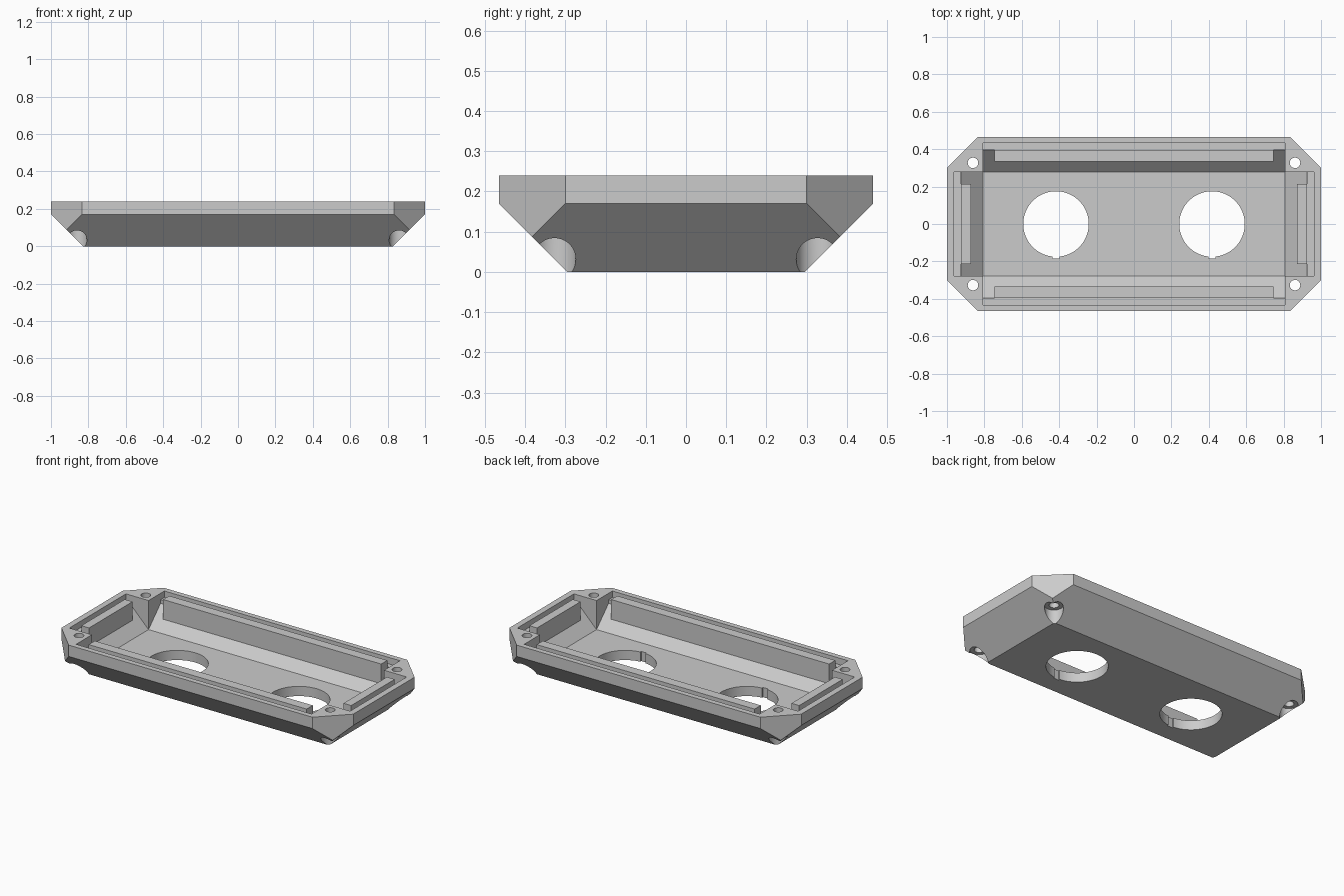
import bpy, bmesh
from mathutils import Matrix

cube = bpy.data.objects.get("Cube")
if cube:
    bpy.data.objects.remove(cube, do_unlink=True)

# Single flat grey
grey = bpy.data.materials.new("light_grey")
grey.use_nodes = True
grey.diffuse_color = (0.6, 0.6, 0.6, 1)
grey.node_tree.nodes["Principled BSDF"].inputs["Base Color"].default_value = (0.6, 0.6, 0.6, 1)

TOP = 0.24
FLOOR = 0.06
LEDGE = 0.2
SIDES = (-1, 1)


def make_object(name, bm):
    bmesh.ops.recalc_face_normals(bm, faces=bm.faces)
    mesh = bpy.data.meshes.new(name)
    bm.to_mesh(mesh)
    bm.free()
    mesh.materials.append(grey)
    obj = bpy.data.objects.new(name, mesh)
    bpy.context.scene.collection.objects.link(obj)
    return obj


def box(name, low, high):
    bm = bmesh.new()
    size = [b - a for a, b in zip(low, high)]
    centre = [(a + b) / 2 for a, b in zip(low, high)]
    bmesh.ops.create_cube(bm, size=1, matrix=Matrix.Translation(centre) @ Matrix.Diagonal((*size, 1)))
    return make_object(name, bm)


def cylinder(name, x, y, radius, low, high, segments=48):
    bm = bmesh.new()
    bmesh.ops.create_cone(bm, cap_ends=True, segments=segments, radius1=radius, radius2=radius,
                          depth=high - low, matrix=Matrix.Translation((x, y, (low + high) / 2)))
    return make_object(name, bm)


def trough(name, half_profile, half_length, along_x):
    """Mirrored section swept along one axis."""
    section = half_profile + [(-w, z) for w, z in reversed(half_profile)]
    bm = bmesh.new()
    face = bm.faces.new([bm.verts.new((-half_length, w, z)) for w, z in section])
    swept = bmesh.ops.extrude_face_region(bm, geom=[face])
    moved = [v for v in swept["geom"] if isinstance(v, bmesh.types.BMVert)]
    bmesh.ops.translate(bm, verts=moved, vec=(2 * half_length, 0, 0))
    if not along_x:
        for v in bm.verts:
            v.co.x, v.co.y = -v.co.y, v.co.x
    return make_object(name, bm)


def cut(target, cutter):
    cutter.hide_render = True
    mod = target.modifiers.new("cut", "BOOLEAN")
    mod.operation = "DIFFERENCE"
    mod.solver = "EXACT"
    mod.object = cutter
    bpy.context.view_layer.objects.active = target
    bpy.ops.object.modifier_apply(modifier=mod.name)
    bpy.data.objects.remove(cutter, do_unlink=True)


# Tray shell: sloped underside, upright rim, clipped corners
bm = bmesh.new()
for sx in SIDES:
    for sy in SIDES:
        corner = [(0.83, 0.295, 0), (0.9175, 0.3825, 0.0875)]
        for z in (0.17, TOP):
            corner += [(1, 0.3, z), (0.835, 0.465, z)]
        for x, y, z in corner:
            bm.verts.new((sx * x, sy * y, z))
bmesh.ops.convex_hull(bm, input=bm.verts)
bmesh.ops.dissolve_limit(bm, angle_limit=0.01, verts=bm.verts, edges=bm.edges)
shell = make_object("tray_shell", bm)


# Cross-shaped cavity with sloped sides and a recessed ledge
def cavity_profile(floor_edge):
    wall = floor_edge + 0.118
    return [(floor_edge, FLOOR), (wall, FLOOR + 0.118), (wall, LEDGE),
            (wall + 0.037, LEDGE), (wall + 0.037, TOP + 0.05)]


cut(shell, trough("long_cavity", cavity_profile(0.277), 0.807, True))
cut(shell, trough("cross_cavity", cavity_profile(0.807), 0.277, False))

# Round floor openings, each with a small key notch
for sx in SIDES:
    x = sx * 0.417
    cut(shell, cylinder("opening_cutter", x, 0, 0.175, -0.1, 0.1, 64))
    cut(shell, box("notch_cutter", (x - 0.018, -0.184, -0.1), (x + 0.018, -0.15, 0.1)))

# Corner screw holes and their counterbores
for sx in SIDES:
    for sy in SIDES:
        x, y = sx * 0.861, sy * 0.327
        cut(shell, cylinder("counterbore_cutter", x, y, 0.053, -0.1, 0.087))
        cut(shell, cylinder("screw_hole_cutter", x, y, 0.028, 0.05, 0.3, 32))

bpy.ops.object.select_all(action="DESELECT")
shell.select_set(True)
bpy.context.view_layer.objects.active = shell
bpy.ops.object.shade_smooth_by_angle(angle=0.4)

# Upright locating ribs standing on the sloped sides
for name, s in (("front", -1), ("back", 1)):
    y = sorted((s * 0.335, s * 0.395))
    box(name + "_rib", (-0.747, y[0], 0.112), (0.747, y[1], TOP))
for name, s in (("right", -1), ("left", 1)):
    x = sorted((s * 0.872, s * 0.925))
    box(name + "_rib", (x[0], -0.213, 0.11), (x[1], 0.213, TOP))
